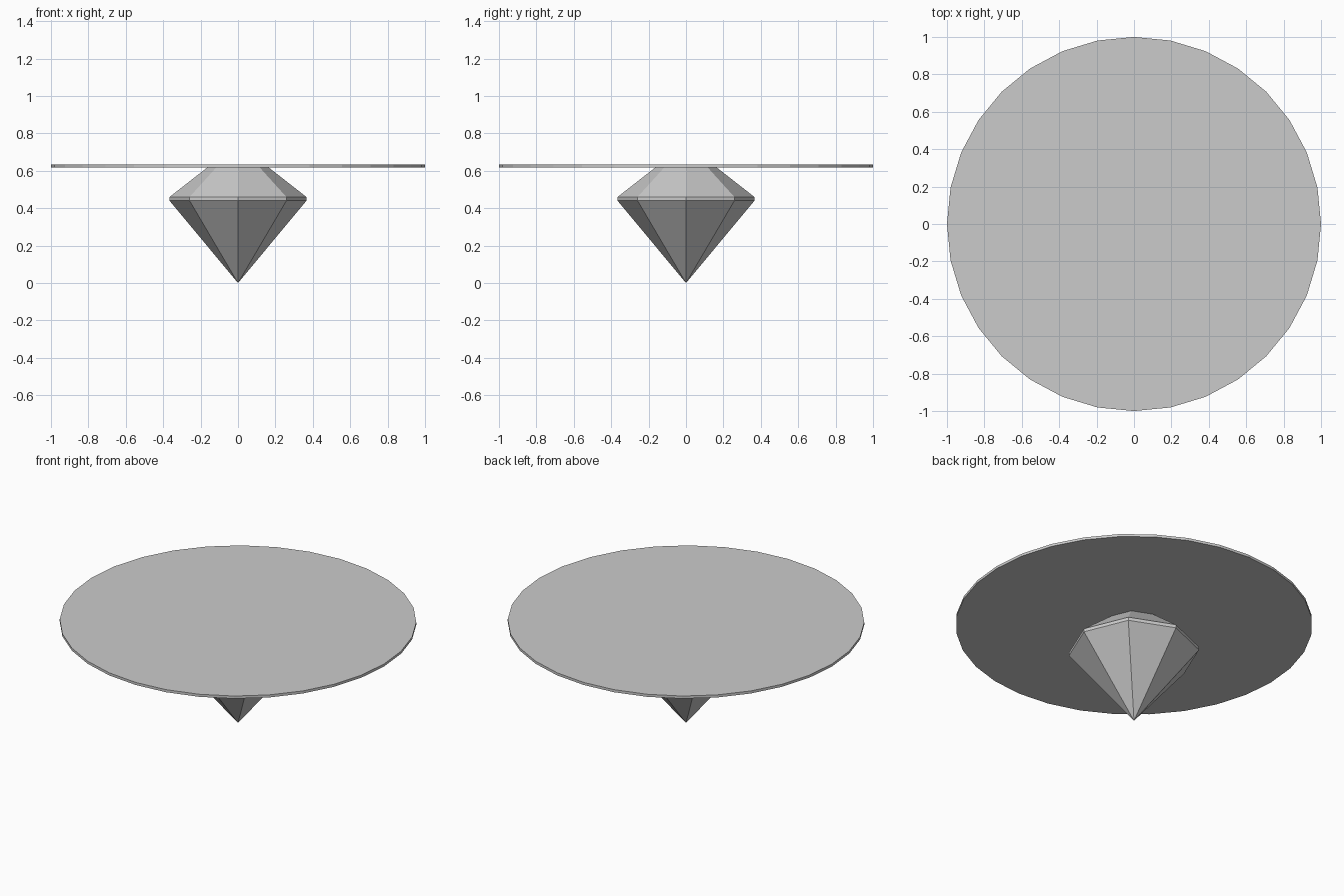
import bpy, bmesh, math

if "Cube" in bpy.data.objects:
    bpy.data.objects.remove(bpy.data.objects["Cube"])

SIDES = 8


def gem(name, rings, tip_z):
    """Faceted stone: rings of (radius, z) from bottom to top above a point."""
    bm = bmesh.new()
    tip = bm.verts.new((0, 0, tip_z))
    loops = []
    for r, z in rings:
        loops.append([bm.verts.new((r * math.cos(i * math.tau / SIDES),
                                    r * math.sin(i * math.tau / SIDES), z))
                      for i in range(SIDES)])
    for i in range(SIDES):
        j = (i + 1) % SIDES
        bm.faces.new((tip, loops[0][j], loops[0][i]))
        for lo, hi in zip(loops, loops[1:]):
            bm.faces.new((lo[i], lo[j], hi[j], hi[i]))
    bm.faces.new(loops[-1])
    bmesh.ops.recalc_face_normals(bm, faces=bm.faces)
    mesh = bpy.data.meshes.new(name)
    bm.to_mesh(mesh)
    bm.free()
    obj = bpy.data.objects.new(name, mesh)
    bpy.context.collection.objects.link(obj)
    return obj


# Gem base: pavilion, narrow girdle and crown
gem("gem_base", [(0.366, 0.44), (0.366, 0.46), (0.165, 0.617)], 0.0)

# Thin round table top
bpy.ops.mesh.primitive_cylinder_add(vertices=32, radius=1.0, depth=0.016,
                                    location=(0, 0, 0.625))
bpy.context.object.name = "table_top"
